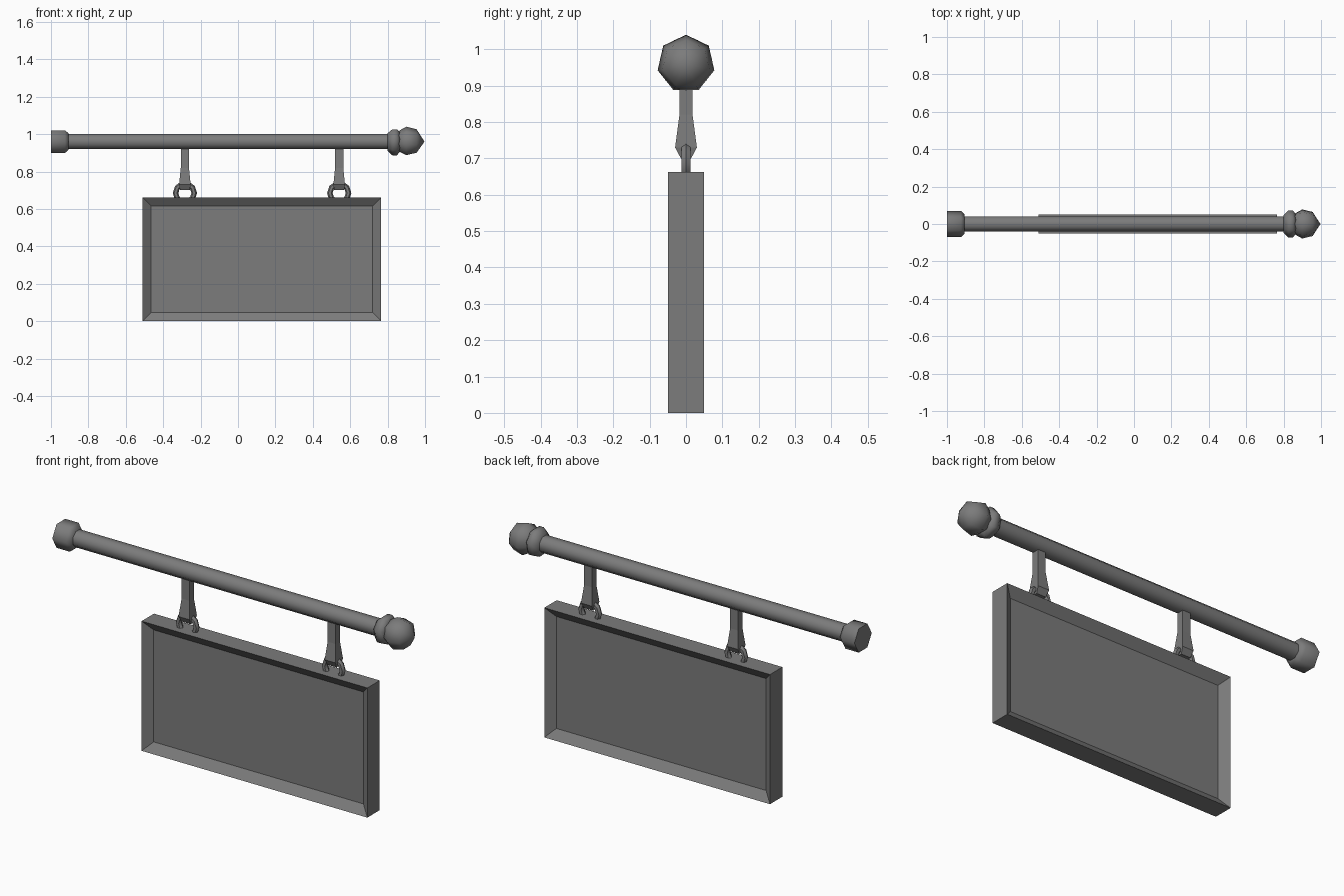
import bpy, bmesh, math
from mathutils import Matrix

if "Cube" in bpy.data.objects:
    bpy.data.objects.remove(bpy.data.objects["Cube"], do_unlink=True)

grey = bpy.data.materials.new("dark grey metal")
grey.use_nodes = True
colour = (0.2, 0.2, 0.2, 1)
grey.diffuse_color = colour
grey.node_tree.nodes["Principled BSDF"].inputs["Base Color"].default_value = colour

POLE_Z = 0.96
BOARD_X = 0.128


def finish(name, bm, smooth=None):
    bmesh.ops.recalc_face_normals(bm, faces=bm.faces[:])
    mesh = bpy.data.meshes.new(name)
    bm.to_mesh(mesh)
    bm.free()
    mesh.materials.append(grey)
    obj = bpy.data.objects.new(name, mesh)
    bpy.context.collection.objects.link(obj)
    if smooth:
        bpy.ops.object.select_all(action="DESELECT")
        obj.select_set(True)
        bpy.context.view_layer.objects.active = obj
        bpy.ops.object.shade_smooth_by_angle(angle=math.radians(smooth))
    return obj


def bridge(bm, rings):
    """Skin a list of vertex rings and close both ends."""
    n = len(rings[0])
    for a, b in zip(rings, rings[1:]):
        for i in range(n):
            j = (i + 1) % n
            bm.faces.new((a[i], a[j], b[j], b[i]))
    bm.faces.new(rings[0])
    bm.faces.new(rings[-1])


def turned(name, profile, sides, start, smooth):
    """Turn an (x, radius) profile around the pole axis."""
    bm = bmesh.new()
    rings = []
    for x, r in profile:
        angles = [start + math.tau * i / sides for i in range(sides)]
        rings.append([bm.verts.new((x, r * math.cos(a), POLE_Z + r * math.sin(a)))
                      for a in angles])
    bridge(bm, rings)
    bmesh.ops.remove_doubles(bm, verts=bm.verts[:], dist=0.0005)
    return finish(name, bm, smooth)


# Pole with wall cap, collar and ball finial
up = math.pi / 2
turned("pole", [(-0.95, 0.043), (0.85, 0.043)], 8, math.pi / 8, 50)
turned("wall_cap", [(-1, 0.07), (-0.925, 0.07), (-0.905, 0.05)], 6, 0, 65)
turned("finial_collar", [(0.8, 0.05), (0.825, 0.073), (0.85, 0.073), (0.865, 0.055)],
       7, -up, 60)
turned("finial_ball", [(0.85, 0.045), (0.868, 0.062), (0.9, 0.08), (0.955, 0.066),
                       (0.997, 0.0001)], 7, up, 70)

# Board with a recessed panel on front and back
bm = bmesh.new()
bmesh.ops.create_cube(bm, size=1, matrix=Matrix.Translation((BOARD_X, 0, 0.331))
                      @ Matrix.Diagonal((1.275, 0.1, 0.662, 1)))
panels = [f for f in bm.faces if abs(f.normal.y) > 0.9]
for face in panels:
    bmesh.ops.inset_region(bm, faces=[face], thickness=0.064)
    shift = face.normal * -0.033
    bmesh.ops.translate(bm, verts=face.verts[:], vec=shift)
finish("sign_board", bm)

# Flared straps: (height, half width, half depth)
strap = [(0.925, 0.022, 0.018), (0.82, 0.022, 0.018), (0.73, 0.031, 0.03),
         (0.7, 0.026, 0.014)]
for side, x in (("right", -0.284), ("left", 0.541)):
    bm = bmesh.new()
    bridge(bm, [[bm.verts.new((x + sx * w, sy * d, z))
                 for sx, sy in ((-1, -1), (1, -1), (1, 1), (-1, 1))]
                for z, w, d in strap])
    finish(side + "_strap", bm)

    # Ring sunk into the top of the board
    bpy.ops.mesh.primitive_torus_add(
        major_segments=10, minor_segments=6, major_radius=0.05, minor_radius=0.015,
        location=(x, 0, 0.685), rotation=(up, 0, 0))
    ring = bpy.context.object
    ring.name = side + "_ring"
    ring.data.materials.append(grey)
    bpy.ops.object.shade_smooth_by_angle(angle=math.radians(50))
